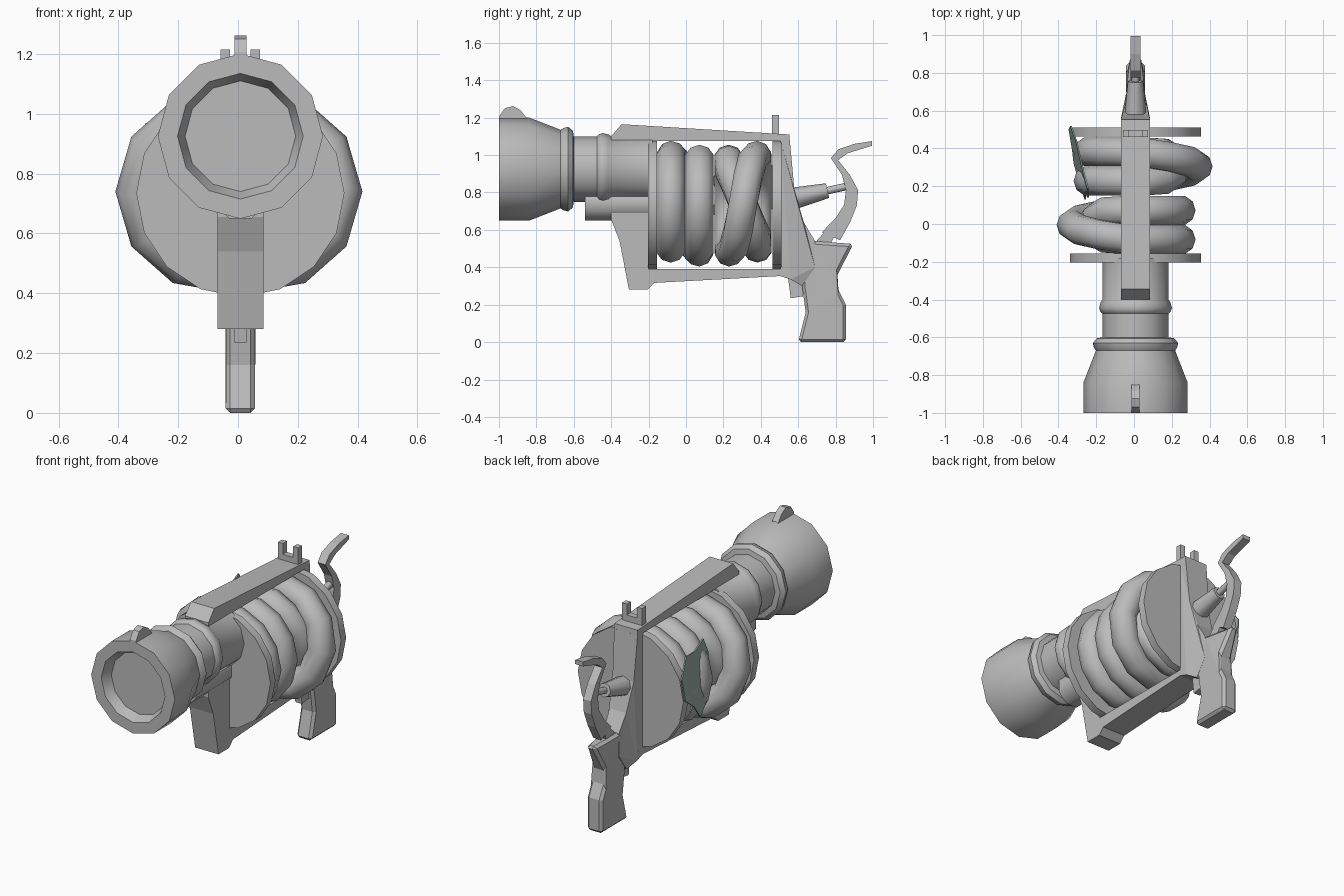
import bpy, bmesh, math
from mathutils import Vector

if "Cube" in bpy.data.objects:
    bpy.data.objects.remove(bpy.data.objects["Cube"])

CX = 0.008   # the body sits very slightly off centre


def material(name, rgb):
    m = bpy.data.materials.new(name)
    m.diffuse_color = (*rgb, 1)
    m.use_nodes = True
    m.node_tree.nodes["Principled BSDF"].inputs["Base Color"].default_value = m.diffuse_color
    return m


GRAY = material("plain gray", (0.5, 0.5, 0.5))
GREEN = material("gray green", (0.34, 0.44, 0.41))


def finish(name, bm, mat=GRAY, smooth=None):
    bmesh.ops.recalc_face_normals(bm, faces=bm.faces[:])
    mesh = bpy.data.meshes.new(name)
    bm.to_mesh(mesh)
    bm.free()
    mesh.materials.append(mat)
    ob = bpy.data.objects.new(name, mesh)
    bpy.context.collection.objects.link(ob)
    if smooth:
        bpy.ops.object.select_all(action='DESELECT')
        ob.select_set(True)
        bpy.context.view_layer.objects.active = ob
        bpy.ops.object.shade_smooth_by_angle(angle=math.radians(smooth))
    return ob


def slab(name, left, right, mat=GRAY):
    """Solid between two matching outlines."""
    bm = bmesh.new()
    a = [bm.verts.new(p) for p in left]
    b = [bm.verts.new(p) for p in right]
    bm.faces.new(a)
    bm.faces.new(b[::-1])
    for i in range(len(a)):
        j = (i + 1) % len(a)
        bm.faces.new((a[i], b[i], b[j], a[j]))
    bm.normal_update()
    bmesh.ops.triangulate(bm, faces=[f for f in bm.faces if len(f.verts) > 4],
                          ngon_method='EAR_CLIP')
    return finish(name, bm, mat)


def prism(name, pts, hw=0.077, cx=CX):
    """Side profile of (y, z[, half width]) points, given thickness along x."""
    w = [p[2] if len(p) > 2 else hw for p in pts]
    return slab(name, [(cx - h, p[0], p[1]) for p, h in zip(pts, w)],
                [(cx + h, p[0], p[1]) for p, h in zip(pts, w)])


def bridge(bm, rings, closed=False):
    n = len(rings[0])
    for k in range(len(rings) if closed else len(rings) - 1):
        a, b = rings[k], rings[(k + 1) % len(rings)]
        for i in range(n):
            j = (i + 1) % n
            bm.faces.new((a[i], a[j], b[j], b[i]))


def lathe(name, profile, cz, sides=12, phase=90, smooth=35):
    """Turned part along y from (y, radius) points, capped at both ends."""
    bm = bmesh.new()
    rings = []
    for y, r in profile:
        angs = [math.radians(phase + 360 * i / sides) for i in range(sides)]
        rings.append([bm.verts.new((CX + r * math.cos(a), y, cz + r * math.sin(a))) for a in angs])
    bridge(bm, rings)
    bm.faces.new(rings[0])
    bm.faces.new(rings[-1])
    return finish(name, bm, smooth=smooth)


def rod(name, p, q, r1, r2, sides=8):
    p, q = Vector(p), Vector(q)
    bm = bmesh.new()
    rot = (q - p).to_track_quat('Z', 'Y')
    rings = []
    for c, r in ((p, r1), (q, r2)):
        rings.append([bm.verts.new(c + rot @ Vector((r * math.cos(i * math.tau / sides),
                      r * math.sin(i * math.tau / sides), 0))) for i in range(sides)])
    bridge(bm, rings)
    bm.faces.new(rings[0])
    bm.faces.new(rings[1])
    return finish(name, bm, smooth=46)


def coil_pair(name, cy, side):
    """Closed two-turn hose; one crossing bulges out over the other."""
    steps, sides, tube = 28, 10, 0.08

    def point(t):
        outer = t < math.pi or t > 3 * math.pi
        h = 0.077 * max(-1, min(1, (1.5 if outer else 2.2) * math.sin(t / 2)))
        r = 0.243 + max(0, math.cos(t)) * (0.09 if outer else -0.02)
        return Vector((CX - 0.005 + side * r * math.cos(t), cy + side * h, 0.74 + r * math.sin(t)))

    bm = bmesh.new()
    rings = []
    for k in range(steps):
        t = k * 4 * math.pi / steps
        c = point(t)
        d = (point((t + 0.05) % (4 * math.pi)) - point((t - 0.05) % (4 * math.pi))).normalized()
        out = Vector((c.x - CX, 0, c.z - 0.74))
        out = (out - d * out.dot(d)).normalized()
        up = d.cross(out)
        rings.append([bm.verts.new(c + tube * (math.cos(i * math.tau / sides) * out +
                      math.sin(i * math.tau / sides) * up)) for i in range(sides)])
    bridge(bm, rings, closed=True)
    finish(name, bm, smooth=60)


# barrel with flared muzzle, recessed mouth and two collars
lathe("barrel", [(-0.94, 0.185), (-1, 0.21), (-1, 0.276), (-0.84, 0.276), (-0.67, 0.21),
                 (-0.655, 0.22), (-0.63, 0.226), (-0.605, 0.205), (-0.6, 0.175), (-0.475, 0.175),
                 (-0.465, 0.186), (-0.445, 0.193), (-0.415, 0.185), (-0.4, 0.175), (-0.18, 0.175)],
      0.925)
lathe("lower_tube", [(-0.54, 0.1), (-0.18, 0.1)], 0.743, sides=8, phase=22.5, smooth=50)

# round end plates of the drum
lathe("front_plate", [(-0.203, 0.348), (-0.155, 0.348)], 0.735, sides=16)
lathe("rear_plate", [(0.462, 0.348), (0.51, 0.348)], 0.735, sides=16)

# hose coils, the front pair turned half round
coil_pair("rear_coil", 0.305, 1)
coil_pair("front_coil", -0.005, -1)

# frame around the drum
prism("frame_top", [(-0.4, 1.075), (-0.4, 1.10), (-0.345, 1.165), (0.553, 1.11), (0.555, 1.075)])
prism("frame_front", [(-0.4, 1.08), (-0.4, 0.655), (-0.355, 0.54), (-0.33, 0.41), (-0.305, 0.28),
                      (-0.205, 0.28), (-0.165, 0.32), (-0.165, 0.39), (-0.2, 0.39), (-0.2, 1.08)])
prism("frame_bottom", [(-0.2, 0.39), (-0.2, 0.315), (0.5, 0.353), (0.55, 0.345), (0.55, 0.39)])
prism("frame_rear", [(0.505, 1.08), (0.555, 1.08), (0.58, 0.81, 0.07), (0.63, 0.64, 0.055),
                     (0.69, 0.54, 0.05), (0.69, 0.4, 0.05), (0.62, 0.3, 0.05), (0.56, 0.335),
                     (0.505, 0.353)])

# grip and trigger
grip = prism("grip", [(0.63, 0.56), (0.69, 0.54), (0.78, 0.533, 0.04), (0.895, 0.525, 0.026),
                      (0.81, 0.36, 0.045), (0.815, 0.28), (0.855, 0.2), (0.855, 0), (0.6, 0),
                      (0.64, 0.16), (0.62, 0.305)], 0.049)
bev = grip.modifiers.new("soft_edges", 'BEVEL')
bev.width = 0.015
bev.segments = 1
bev.limit_method = 'ANGLE'
bev.angle_limit = math.radians(65)
prism("trigger", [(0.545, 0.35), (0.56, 0.235), (0.625, 0.245), (0.63, 0.32)], 0.022)

# hammer: curved horn, foot and plunger
prism("hammer", [(0.995, 1.075), (0.995, 1.05), (0.865, 1.01), (0.813, 0.973), (0.877, 0.893),
                 (0.92, 0.813), (0.914, 0.733), (0.877, 0.64), (0.824, 0.545), (0.727, 0.588),
                 (0.8, 0.663), (0.845, 0.733), (0.855, 0.813), (0.834, 0.893), (0.775, 0.984),
                 (0.813, 1.03), (0.9, 1.06)], 0.026)
prism("hammer_foot", [(0.68, 0.52), (0.77, 0.52), (0.79, 0.56), (0.755, 0.605)], 0.026)
rod("plunger_sleeve", (CX, 0.56, 0.765), (CX, 0.757, 0.81), 0.06, 0.04)
rod("plunger_rod", (CX, 0.74, 0.806), (CX, 0.87, 0.835), 0.02, 0.02)

# sights
prism("front_sight", [(-1, 1.18), (-1, 1.205), (-0.97, 1.25), (-0.925, 1.262), (-0.885, 1.24),
                      (-0.845, 1.19), (-0.845, 1.17)], 0.02)
prism("rear_sight_base", [(0.46, 1.1), (0.46, 1.15), (0.497, 1.15), (0.497, 1.1)], 0.066)
for s, label in ((-1, "left"), (1, "right")):
    prism("rear_sight_" + label, [(0.46, 1.14), (0.46, 1.215), (0.497, 1.215), (0.497, 1.14)],
          0.016, CX + 0.05 * s)

# thin ragged green patch leaning on the left of the coils
outline = [(0.19, 0.97), (0.14, 0.87), (0.17, 0.77), (0.13, 0.7), (0.2, 0.63), (0.32, 0.57),
           (0.39, 0.66), (0.5, 0.74), (0.52, 0.87), (0.44, 0.97), (0.32, 0.95)]
outer = [(-0.35 - 0.24 * (y - 0.52) + 0.1 * (z - 0.75), y, z) for y, z in outline]
slab("green_patch", outer, [(x + 0.008, y, z) for x, y, z in outer], GREEN)
